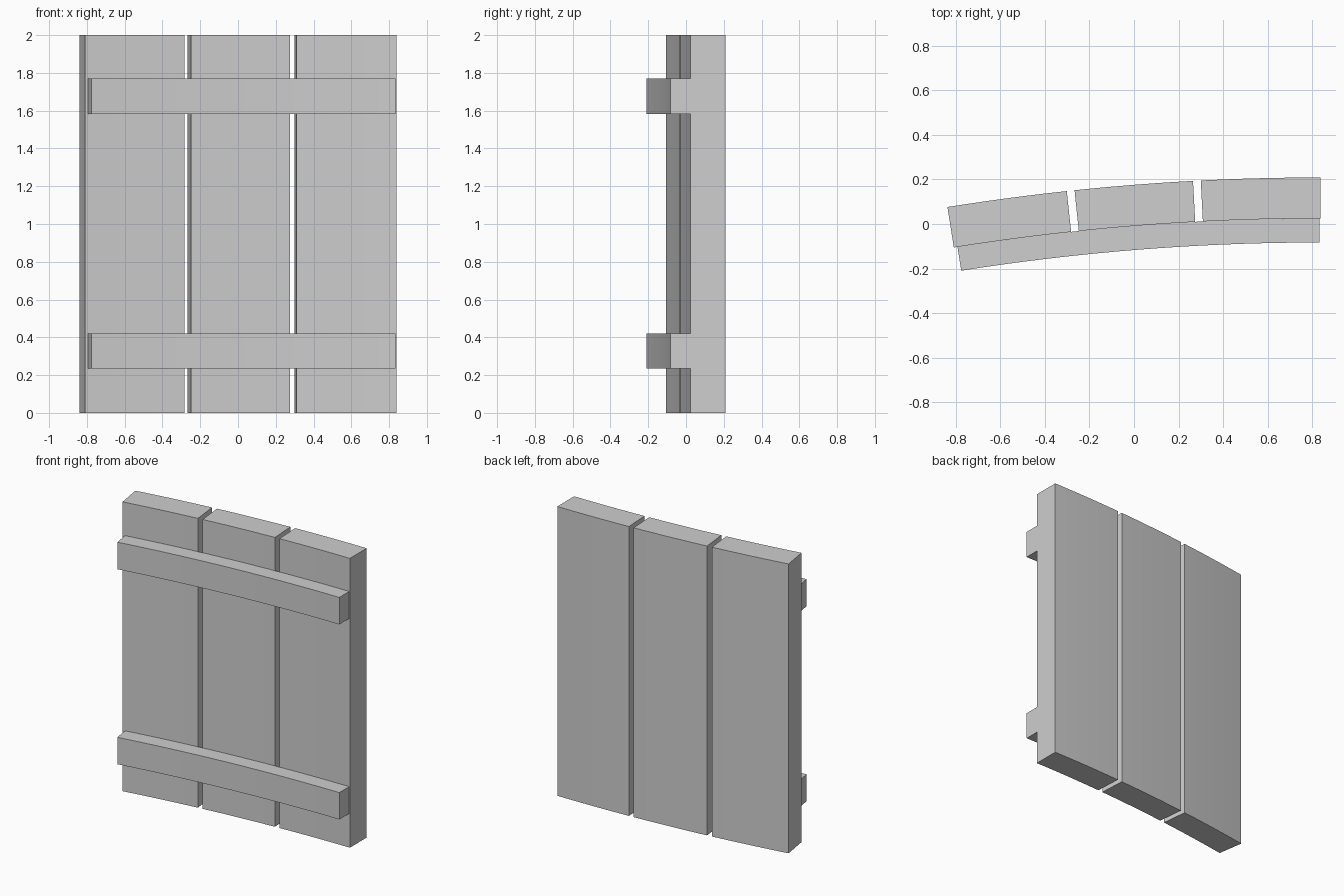
import bpy, bmesh, math

if "Cube" in bpy.data.objects:
    bpy.data.objects.remove(bpy.data.objects["Cube"])

# Everything follows one shallow arc seen from above
CX, R_BACK, Y_BACK = 0.838, 10.65, 0.209
CY = Y_BACK - R_BACK
PLANK_T, RAIL_T = 0.184, 0.108

mat = bpy.data.materials.new("plain_grey")
mat.diffuse_color = (0.62, 0.62, 0.62, 1)
mat.use_nodes = True
mat.node_tree.nodes["Principled BSDF"].inputs["Base Color"].default_value = mat.diffuse_color


def curved_board(name, a0, a1, r_in, r_out, z0, z1, segs):
    """Closed board bent along the arc between two angles."""
    bm = bmesh.new()
    rings = []
    for i in range(segs + 1):
        a = a0 + (a1 - a0) * i / segs
        ring = []
        for r, z in ((r_in, z0), (r_out, z0), (r_out, z1), (r_in, z1)):
            ring.append(bm.verts.new((CX - r * math.sin(a), CY + r * math.cos(a), z)))
        rings.append(ring)
    for p, q in zip(rings, rings[1:]):
        for k in range(4):
            n = (k + 1) % 4
            bm.faces.new((p[k], p[n], q[n], q[k]))
    bm.faces.new(rings[0])
    bm.faces.new(rings[-1])
    bmesh.ops.recalc_face_normals(bm, faces=bm.faces)
    mesh = bpy.data.meshes.new(name)
    bm.to_mesh(mesh)
    bm.free()
    mesh.materials.append(mat)
    obj = bpy.data.objects.new(name, mesh)
    bpy.context.collection.objects.link(obj)


def angle(x, r):
    return math.asin((CX - x) / r)


# Three upright planks with narrow gaps
r_mid = R_BACK - PLANK_T
planks = {"left": (-0.838, -0.302), "middle": (-0.267, 0.265), "right": (0.300, 0.838)}
for side, (x0, x1) in planks.items():
    curved_board(f"{side}_plank", angle(x0, R_BACK), angle(x1, R_BACK),
                 r_mid, R_BACK, 0, 2, 6)

# Two horizontal rails on the front
r_front = r_mid - RAIL_T
for level, z0, z1 in (("lower", 0.235, 0.421), ("upper", 1.583, 1.770)):
    curved_board(f"{level}_rail", angle(-0.776, r_front), angle(0.833, r_front),
                 r_front, r_mid, z0, z1, 18)
